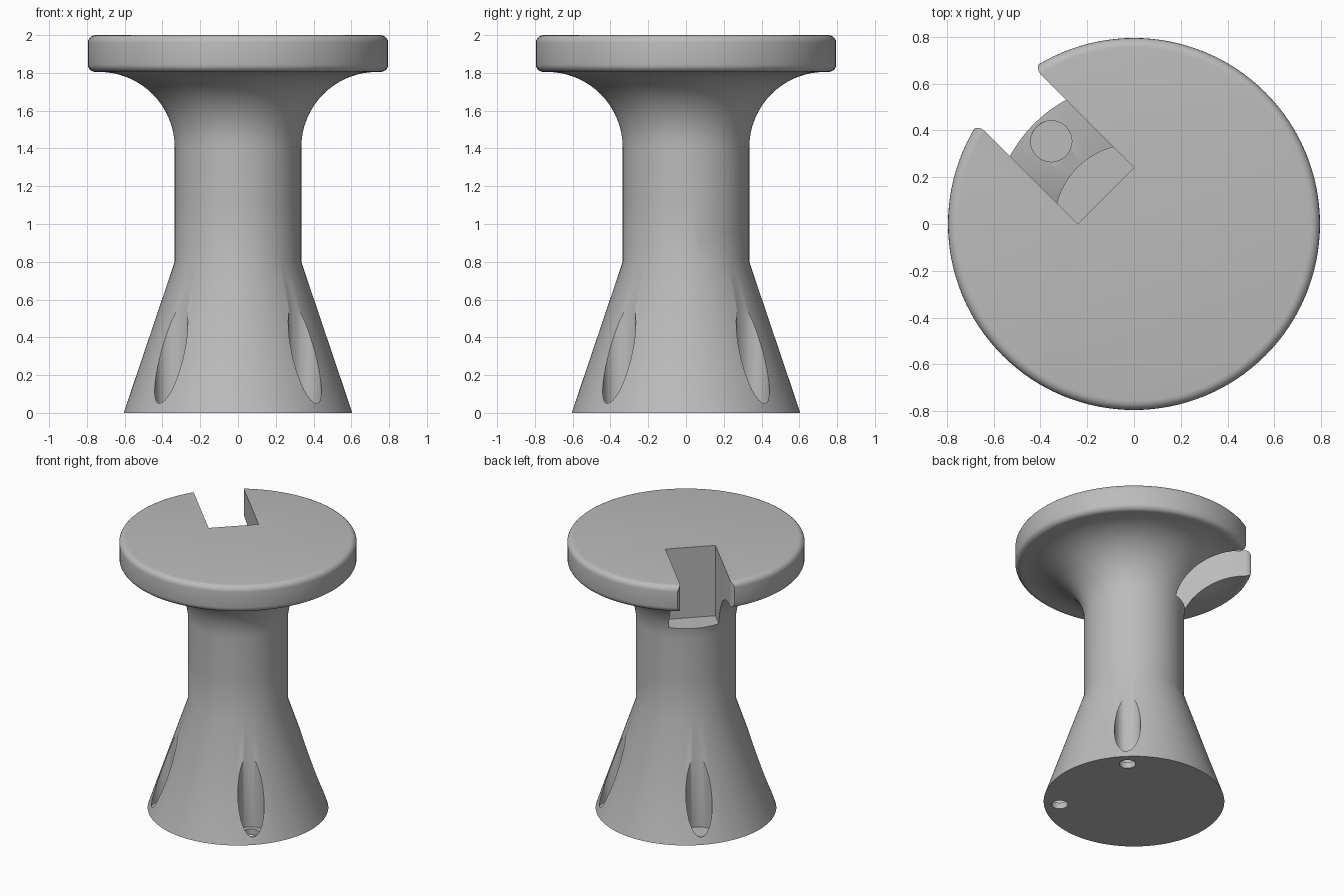
import bpy, bmesh, math
from mathutils import Matrix

cube = bpy.data.objects.get("Cube")
if cube:
    bpy.data.objects.remove(cube)

grey = bpy.data.materials.new("plain grey")
grey.use_nodes = True
grey.diffuse_color = (0.5, 0.5, 0.5, 1)
grey.node_tree.nodes["Principled BSDF"].inputs["Base Color"].default_value = (0.5, 0.5, 0.5, 1)


def new_object(name, bm):
    bmesh.ops.recalc_face_normals(bm, faces=bm.faces)
    mesh = bpy.data.meshes.new(name)
    bm.to_mesh(mesh)
    bm.free()
    obj = bpy.data.objects.new(name, mesh)
    bpy.context.collection.objects.link(obj)
    mesh.materials.append(grey)
    return obj


def arc(cx, cz, r, start, end, n):
    angles = [math.radians(start + (end - start) * i / n) for i in range(n + 1)]
    return [(cx + r * math.cos(a), cz + r * math.sin(a)) for a in angles]


def lathe(name, profile, segments=128):
    bm = bmesh.new()
    rings = []
    for r, z in profile:
        rings.append([bm.verts.new((r * math.cos(a), r * math.sin(a), z))
                      for a in (math.tau * i / segments for i in range(segments))])
    for low, high in zip(rings, rings[1:]):
        for i in range(segments):
            j = (i + 1) % segments
            bm.faces.new((low[i], low[j], high[j], high[i]))
    bm.faces.new(rings[0])
    bm.faces.new(rings[-1])
    return new_object(name, bm)


def prism(name, outline, low, high, matrix):
    """Extrude a flat outline from low to high, then place it."""
    bm = bmesh.new()
    face = bm.faces.new([bm.verts.new((u, v, low)) for u, v in outline])
    top = bmesh.ops.extrude_face_region(bm, geom=[face])["geom"]
    bmesh.ops.translate(bm, vec=(0, 0, high - low),
                        verts=[g for g in top if isinstance(g, bmesh.types.BMVert)])
    bm.transform(matrix)
    return new_object(name, bm)


def cut(target, cutter):
    cutter.hide_render = True
    bpy.context.view_layer.objects.active = target
    mod = target.modifiers.new("cut", 'BOOLEAN')
    mod.operation = 'DIFFERENCE'
    mod.solver = 'EXACT'
    mod.object = cutter
    bpy.ops.object.modifier_apply(modifier=mod.name)
    bpy.data.objects.remove(cutter)


# Flared foot, straight neck, concave fillet and round-edged top disc
profile = [(0.605, 0), (0.335, 0.8), (0.335, 1.1)]
profile += arc(0.735, 1.405, 0.4, 180, 90, 16)
profile += arc(0.755, 1.845, 0.04, -90, 0, 5)
profile += arc(0.755, 1.96, 0.04, 0, 90, 5)
body = lathe("pedestal_body", profile)

# Four screw holes, each with a counterbore that opens the sloping foot
for k in range(4):
    spot = Matrix.Rotation(math.radians(45 + 90 * k), 4, 'Z') @ Matrix.Translation((0.5, 0, 0))
    cut(body, prism("counterbore_cutter", arc(0, 0, 0.088, 0, 348.75, 31), 0.045, 0.75, spot))
    cut(body, prism("screw_hole_cutter", arc(0, 0, 0.055, 0, 345, 23), -0.1, 0.1, spot))

# Radial slot with rounded mouth corners
side = [(0.17, 0.17)] + arc(0.735, 0.21, 0.04, -90, 0, 5) + [(0.95, 0.21)]
slot = side + [(s, -w) for s, w in reversed(side)]
cut(body, prism("slot_cutter", slot, 1.48, 2.2, Matrix.Rotation(math.radians(135), 4, 'Z')))

# Engraved leaf with a standing midrib, on a flat recess
leaf = [(-0.2, 1.0), (-0.2, 1.08), (-0.16, 1.14), (-0.1, 1.2), (-0.09, 1.185),
        (0, 1.22), (0.03, 1.28), (0.05, 1.255), (0.13, 1.28), (0.225, 1.35),
        (0.235, 1.25), (0.2, 1.14), (0.23, 1.1), (0.13, 1.05), (0.165, 1.0),
        (0.08, 0.965), (-0.02, 0.95), (-0.13, 0.94), (-0.165, 0.905),
        (-0.185, 0.915), (-0.195, 0.95), (-0.12, 1.04), (-0.02, 1.12),
        (0.07, 1.19), (0.01, 1.175), (-0.08, 1.12)]
facing = (Matrix.Rotation(math.radians(45), 4, 'Z')
          @ Matrix(((0, 0, 1, 0), (1, 0, 0, 0), (0, 1, 0, 0), (0, 0, 0, 1))))
cut(body, prism("leaf_cutter", leaf, 0.25, 0.5, facing))

# Smooth shading with crisp edges
bpy.ops.object.select_all(action='DESELECT')
body.select_set(True)
bpy.context.view_layer.objects.active = body
bpy.ops.object.shade_smooth_by_angle(angle=math.radians(30))
